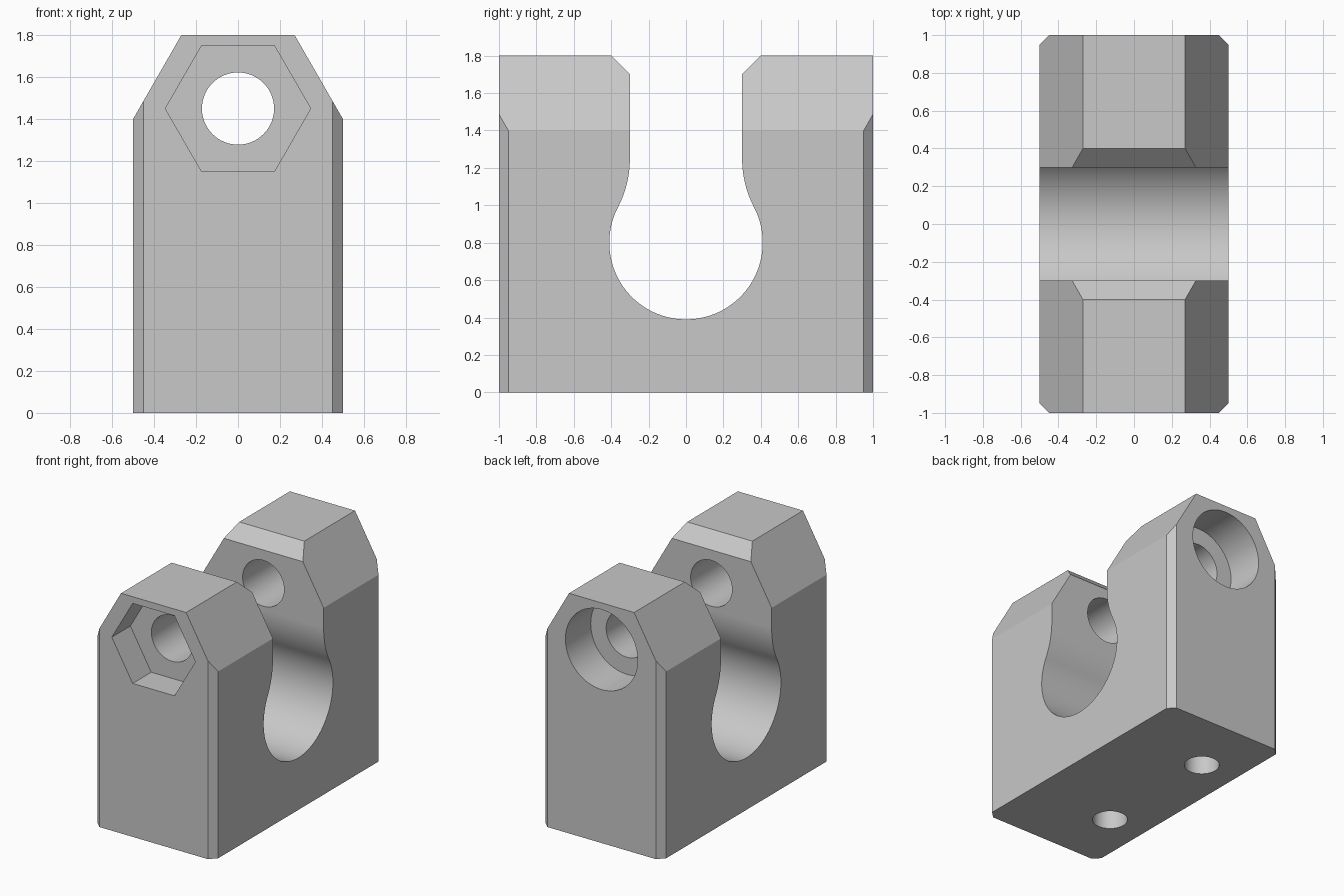
import bpy
import bmesh
from math import sin, cos, pi, radians, atan2, hypot
from mathutils import Vector

default_cube = bpy.data.objects.get("Cube")
if default_cube:
    bpy.data.objects.remove(default_cube, do_unlink=True)

grey = bpy.data.materials.new("plain grey")
grey.use_nodes = True
colour = (0.58, 0.58, 0.58, 1)
grey.diffuse_color = colour
grey.node_tree.nodes["Principled BSDF"].inputs["Base Color"].default_value = colour

# Each plane maps a 2D outline (u, v) and a depth w to x, y, z
PLANES = {
    "xz": lambda u, v, w: (u, w, v),
    "yz": lambda u, v, w: (w, u, v),
    "xy": lambda u, v, w: (u, v, w),
}


def prism(name, outline, plane, start, end):
    """Extrude a closed outline from start to end across its plane."""
    place = PLANES[plane]
    bm = bmesh.new()
    base = bm.faces.new([bm.verts.new(place(u, v, start)) for u, v in outline])
    extruded = bmesh.ops.extrude_face_region(bm, geom=[base])["geom"]
    verts = [g for g in extruded if isinstance(g, bmesh.types.BMVert)]
    shift = Vector(place(0, 0, end)) - Vector(place(0, 0, start))
    bmesh.ops.translate(bm, verts=verts, vec=shift)
    bmesh.ops.recalc_face_normals(bm, faces=bm.faces)
    mesh = bpy.data.meshes.new(name)
    bm.to_mesh(mesh)
    bm.free()
    mesh.materials.append(grey)
    obj = bpy.data.objects.new(name, mesh)
    bpy.context.scene.collection.objects.link(obj)
    return obj


def arc(cu, cv, radius, a, b, steps):
    return [(cu + radius * cos(a + (b - a) * i / steps),
             cv + radius * sin(a + (b - a) * i / steps)) for i in range(steps + 1)]


def ring(cu, cv, radius, sides):
    return arc(cu, cv, radius, 0, 2 * pi, sides)[:-1]


def mirrored(half):
    """Close a right-hand half outline with its left-hand copy."""
    return half + [(-u, v) for u, v in reversed(half)]


# Body with sloped shoulders
body = prism("clamp_body", mirrored([(0.5, 0), (0.5, 1.4), (0.27, 1.8)]), "xz", -1, 1)

# Envelope that trims the upright corners
right_side = [(0.45, -1), (0.5, -0.95), (0.5, 0.95), (0.45, 1)]
envelope = prism("corner_trim", mirrored(right_side), "xy", -0.5, 2.5)

# Keyhole slot: round seat, blended neck, straight throat and flared mouth
seat_z, seat_r, throat, neck_z = 0.8, 0.41, 0.3, 1.25
rise = neck_z - seat_z
neck_r = (throat**2 + rise**2 - seat_r**2) / (2 * (seat_r - throat))
tangent = atan2(rise, throat + neck_r)
seat = arc(0, seat_z, seat_r, -pi / 2, tangent, 48)[1:]
neck = arc(throat + neck_r, neck_z, neck_r, pi + tangent, pi, 14)[1:]
mouth = [(throat, 1.7), (0.4, 1.8), (0.4, 2)]
slot_outline = [(0, seat_z - seat_r)] + seat + neck + mouth
slot_outline += [(-u, v) for u, v in reversed(slot_outline[1:])]

# Bolt hole with a nut pocket in front and a round counterbore behind
bolt_z = 1.45
cutters = [
    prism("keyhole_slot", slot_outline, "yz", -1, 1),
    prism("bolt_hole", ring(0, bolt_z, 0.172, 64), "xz", -1.2, 1.2),
    prism("nut_pocket", ring(0, bolt_z, 0.3 / cos(pi / 6), 6), "xz", -1.2, -0.78),
    prism("bolt_head_bore", ring(0, bolt_z, 0.3, 64), "xz", 0.7, 1.2),
]

# Mounting holes in the underside
for y in (-0.5, 0.5):
    cutters.append(prism("mounting_hole", ring(-0.2, y, 0.122, 48), "xy", -0.2, 0.6))

for operation, cutter in [("INTERSECT", envelope)] + [("DIFFERENCE", c) for c in cutters]:
    mod = body.modifiers.new(cutter.name, "BOOLEAN")
    mod.operation = operation
    mod.solver = "EXACT"
    mod.object = cutter

# Bake the cuts and remove the cutters
bpy.context.view_layer.update()
evaluated = body.evaluated_get(bpy.context.evaluated_depsgraph_get())
finished = bpy.data.meshes.new_from_object(evaluated)
body.modifiers.clear()
body.data = finished
for cutter in [envelope] + cutters:
    bpy.data.objects.remove(cutter, do_unlink=True)
finished.materials.clear()
finished.materials.append(grey)
for face in finished.polygons:
    face.material_index = 0

# Smooth the bores and slot, keep every flat crisp
for obj in bpy.context.selected_objects:
    obj.select_set(False)
body.select_set(True)
bpy.context.view_layer.objects.active = body
bpy.ops.object.shade_smooth_by_angle(angle=radians(20))
weighted = body.modifiers.new("flat_normals", "WEIGHTED_NORMAL")
weighted.keep_sharp = True
